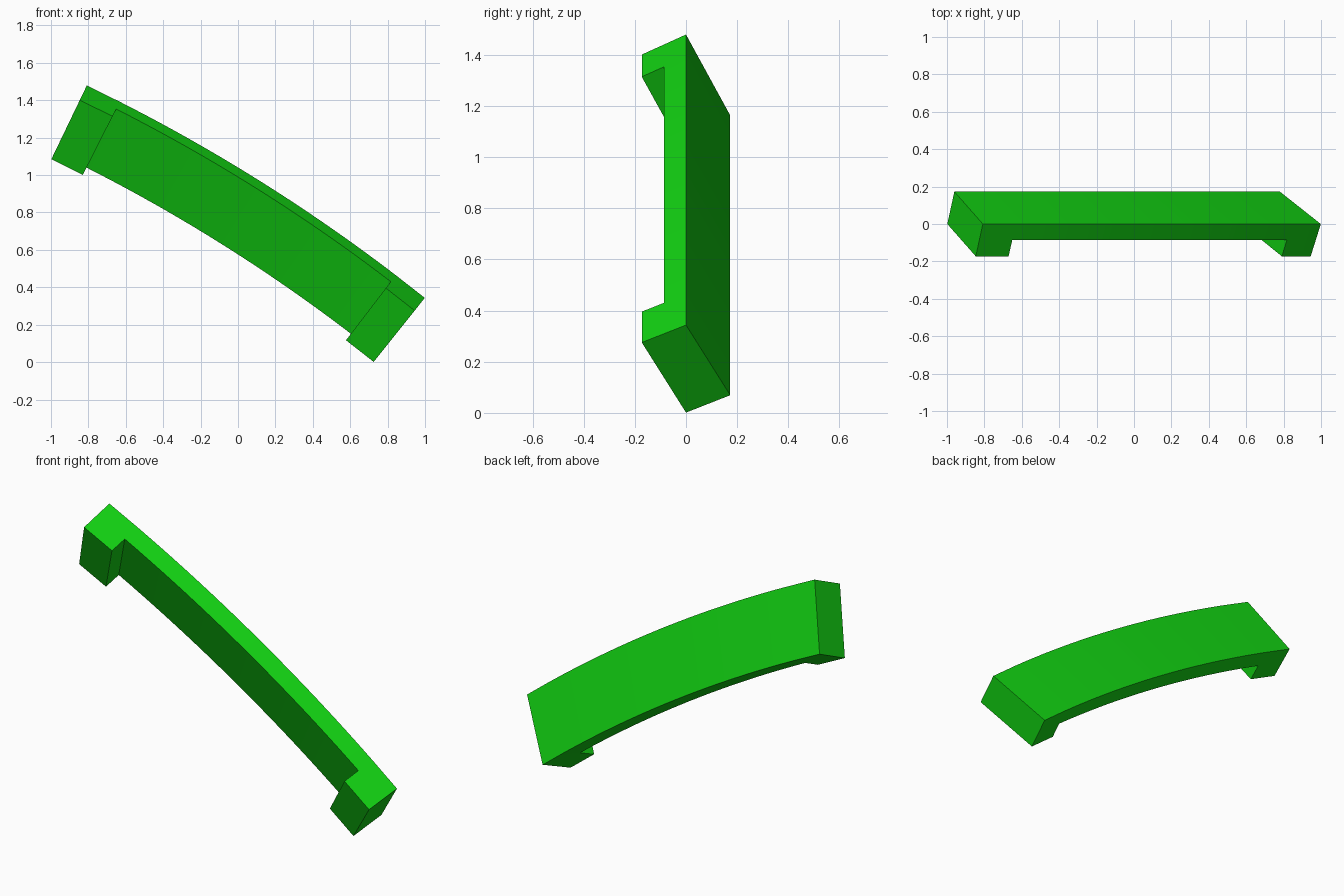
import bpy, bmesh, math
from mathutils import Vector

cube = bpy.data.objects.get("Cube")
if cube:
    bpy.data.objects.remove(cube)

# Arc in the xz plane: centre, outer radius, angles from vertical
CX, CZ, R = -4.928, -7.081, 9.5
START, END, BLOCK = 25.7, 38.6, 1.19
SEGMENTS = 20

# Tilted rectangular section as (radial offset, y): back pair, then front pair
DEPTH = (-0.0435, -0.0865)          # half thickness, toward the front
SECTION = [(0, 0), (-0.351, 0.173),
           (-0.351 + DEPTH[0], 0.173 + DEPTH[1]), DEPTH]


def radial(angle):
    return Vector((math.sin(angle), 0, math.cos(angle)))


def arc_point(angle, offset, y):
    return Vector((CX, y, CZ)) + radial(angle) * (R + offset)


# One angle step for each end block, even steps between them
inner = END - START - 2 * BLOCK
degrees = [START] + [START + BLOCK + inner * i / SEGMENTS
                     for i in range(SEGMENTS + 1)] + [END]
angles = [math.radians(d) for d in degrees]

# Curved bar swept along the arc
bm = bmesh.new()
rows = [[bm.verts.new(arc_point(a, o, y)) for o, y in SECTION] for a in angles]
front = []
for r0, r1 in zip(rows, rows[1:]):
    for i in range(4):
        j = (i + 1) % 4
        face = bm.faces.new((r0[i], r0[j], r1[j], r1[i]))
        if i == 2:
            front.append(face)
bm.faces.new(rows[0])
bm.faces.new(rows[-1])

# End blocks raised from the front face
for face in (front[0], front[-1]):
    result = bmesh.ops.extrude_face_region(bm, geom=[face])
    for v in [g for g in result["geom"] if isinstance(g, bmesh.types.BMVert)]:
        angle = math.atan2(v.co.x - CX, v.co.z - CZ)
        v.co += radial(angle) * DEPTH[0] + Vector((0, DEPTH[1], 0))
    if face.is_valid:
        bmesh.ops.delete(bm, geom=[face], context="FACES_ONLY")
bmesh.ops.recalc_face_normals(bm, faces=bm.faces)

mesh = bpy.data.meshes.new("curved_handle")
bm.to_mesh(mesh)
bm.free()
handle = bpy.data.objects.new("curved_handle", mesh)
bpy.context.collection.objects.link(handle)

# Bright green
green = bpy.data.materials.new("bright_green")
green.use_nodes = True
colour = (0.006, 0.63, 0.006, 1)
green.diffuse_color = colour
green.node_tree.nodes["Principled BSDF"].inputs["Base Color"].default_value = colour
mesh.materials.append(green)

# Smooth along the arc, sharp at the edges
bpy.ops.object.select_all(action="DESELECT")
handle.select_set(True)
bpy.context.view_layer.objects.active = handle
bpy.ops.object.shade_smooth_by_angle(angle=math.radians(20))
